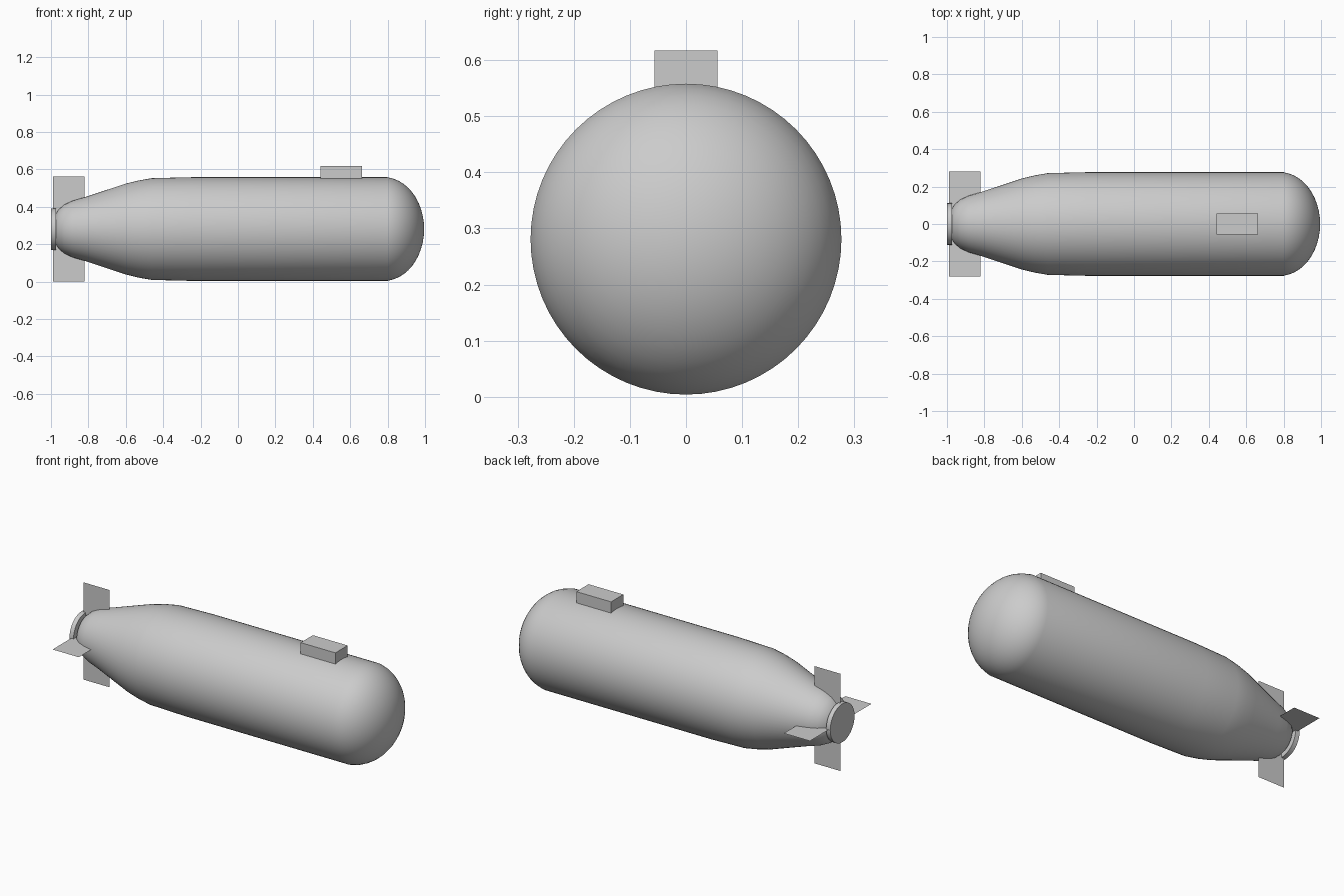
import bpy, bmesh, math
from mathutils import Matrix, Vector

if "Cube" in bpy.data.objects:
    bpy.data.objects.remove(bpy.data.objects["Cube"])

ZC = 0.281   # height of the hull axis
R = 0.277    # hull radius


def add_object(name, bm, smooth=None):
    bmesh.ops.recalc_face_normals(bm, faces=bm.faces)
    mesh = bpy.data.meshes.new(name)
    bm.to_mesh(mesh)
    bm.free()
    ob = bpy.data.objects.new(name, mesh)
    bpy.context.collection.objects.link(ob)
    if smooth:
        bpy.ops.object.select_all(action='DESELECT')
        ob.select_set(True)
        bpy.context.view_layer.objects.active = ob
        bpy.ops.object.shade_smooth_by_angle(angle=math.radians(smooth))
    return ob


def revolve(name, profile, segments=64, smooth=30):
    """Spin (x, radius) points around the hull axis."""
    bm = bmesh.new()
    verts = [bm.verts.new((x, 0, ZC + r)) for x, r in profile]
    edges = [bm.edges.new(pair) for pair in zip(verts, verts[1:])]
    bmesh.ops.spin(bm, geom=verts + edges, cent=(0, 0, ZC), axis=(1, 0, 0),
                   angle=2 * math.pi, steps=segments, use_duplicate=False)
    bmesh.ops.remove_doubles(bm, verts=bm.verts, dist=1e-5)
    return add_object(name, bm, smooth)


# Hull: rounded tail, tapered stern, straight body, domed nose
hull = [(-0.985, 0), (-0.984, 0.04), (-0.974, 0.08), (-0.96, 0.103),
        (-0.93, 0.13), (-0.885, 0.151), (-0.82, 0.17), (-0.60, 0.243),
        (-0.53, 0.26), (-0.46, 0.272), (-0.25, R), (0.80, R)]
for i in range(2, 13):
    a = math.radians(90 - i * 7.5)
    hull.append((0.78 + 0.215 * math.cos(a), R * math.sin(a)))
hull[-1] = (0.995, 0)
revolve("hull", hull)

# Tail disc
revolve("tail_disc", [(-1.0, 0), (-1.0, 0.111), (-0.974, 0.111), (-0.974, 0)])

# Four thin tail fins
for i, side in enumerate(("right", "top", "left", "bottom")):
    bm = bmesh.new()
    rot = Matrix.Rotation(i * math.pi / 2, 3, 'X')
    corners = [(-0.989, 0.05), (-0.822, 0.05), (-0.822, 0.281), (-0.989, 0.281)]
    bm.faces.new([bm.verts.new(rot @ Vector((x, r, 0)) + Vector((0, 0, ZC)))
                  for x, r in corners])
    add_object(side + "_fin", bm)

# Block on top of the hull
bm = bmesh.new()
bmesh.ops.create_cube(bm, size=1, matrix=Matrix.Translation((0.551, 0, 0.5615))
                      @ Matrix.Diagonal((0.222, 0.112, 0.111, 1)))
add_object("top_block", bm)
